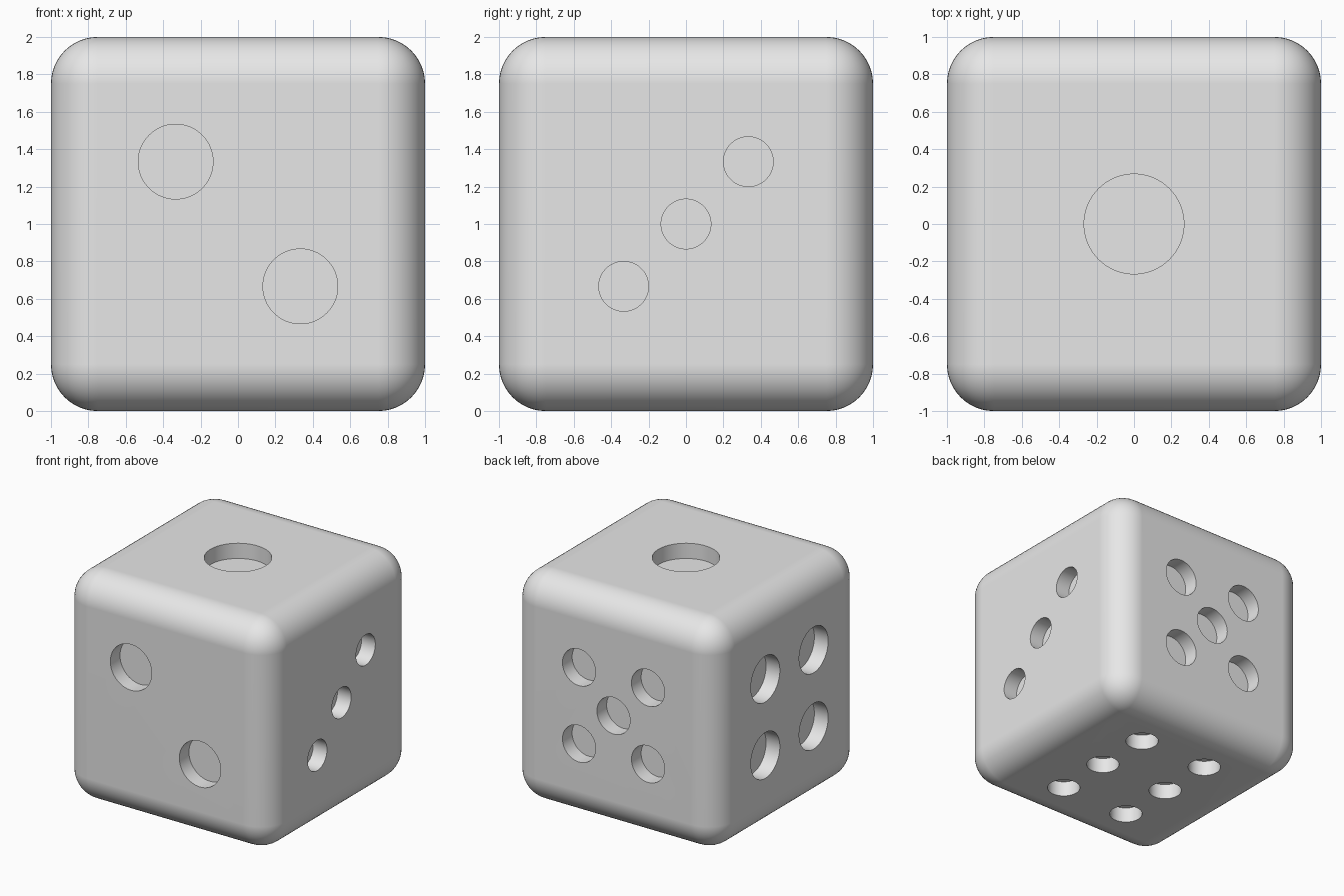
import bpy
import bmesh
from mathutils import Vector, Matrix

if "Cube" in bpy.data.objects:
    bpy.data.objects.remove(bpy.data.objects["Cube"], do_unlink=True)

CENTRE = Vector((0, 0, 1))
ROUNDING = 0.25
DEPTH = 0.133
T = 1 / 3

grey = bpy.data.materials.new("light grey")
grey.use_nodes = True
grey.diffuse_color = (0.8, 0.8, 0.8, 1)
grey.node_tree.nodes["Principled BSDF"].inputs["Base Color"].default_value = (0.8, 0.8, 0.8, 1)


def make_object(name, bm):
    mesh = bpy.data.meshes.new(name)
    bm.to_mesh(mesh)
    bm.free()
    mesh.materials.append(grey)
    obj = bpy.data.objects.new(name, mesh)
    bpy.context.collection.objects.link(obj)
    return obj


# Rounded cube body
bm = bmesh.new()
bmesh.ops.create_cube(bm, size=2, matrix=Matrix.Translation(CENTRE))
bmesh.ops.bevel(bm, geom=bm.edges[:], offset=ROUNDING, segments=12,
                profile=0.5, affect='EDGES')
body = make_object("rounded_die", bm)

# Pips of each face: outward normal, radius, positions on the face
corners = [(a, b) for a in (-T, T) for b in (-T, T)]
faces = [
    ((0, 0, 1), 0.267, [(0, 0)]),
    ((0, -1, 0), 0.2, [(-T, T), (T, -T)]),
    ((1, 0, 0), 0.133, [(-T, -T), (0, 0), (T, T)]),
    ((-1, 0, 0), 0.2, corners),
    ((0, 1, 0), 0.16, corners + [(0, 0)]),
    ((0, 0, -1), 0.133, [(a, b) for a in (-T, T) for b in (-0.5, 0, 0.5)]),
]

# One cutter made of a short cylinder for every pip
bm = bmesh.new()
for normal, radius, pips in faces:
    n = Vector(normal)
    u = Vector((0, 1, 0)) if n.x else Vector((1, 0, 0))
    v = Vector((0, 1, 0)) if n.z else Vector((0, 0, 1))
    turn = n.to_track_quat('Z', 'Y').to_matrix().to_4x4()
    for a, b in pips:
        place = Matrix.Translation(CENTRE + n + u * a + v * b)
        bmesh.ops.create_cone(bm, cap_ends=True, segments=64, radius1=radius,
                              radius2=radius, depth=2 * DEPTH, matrix=place @ turn)
cutter = make_object("pip_cutter", bm)
cutter.hide_render = True

# Sink the pips, then shade smooth with crisp rims
cut = body.modifiers.new("pips", 'BOOLEAN')
cut.operation = 'DIFFERENCE'
cut.solver = 'EXACT'
cut.object = cutter
bpy.ops.object.select_all(action='DESELECT')
body.select_set(True)
bpy.context.view_layer.objects.active = body
bpy.ops.object.modifier_apply(modifier=cut.name)
bpy.data.objects.remove(cutter, do_unlink=True)
bpy.ops.object.shade_smooth_by_angle()
flat = body.modifiers.new("flat sides", 'WEIGHTED_NORMAL')
flat.keep_sharp = True
